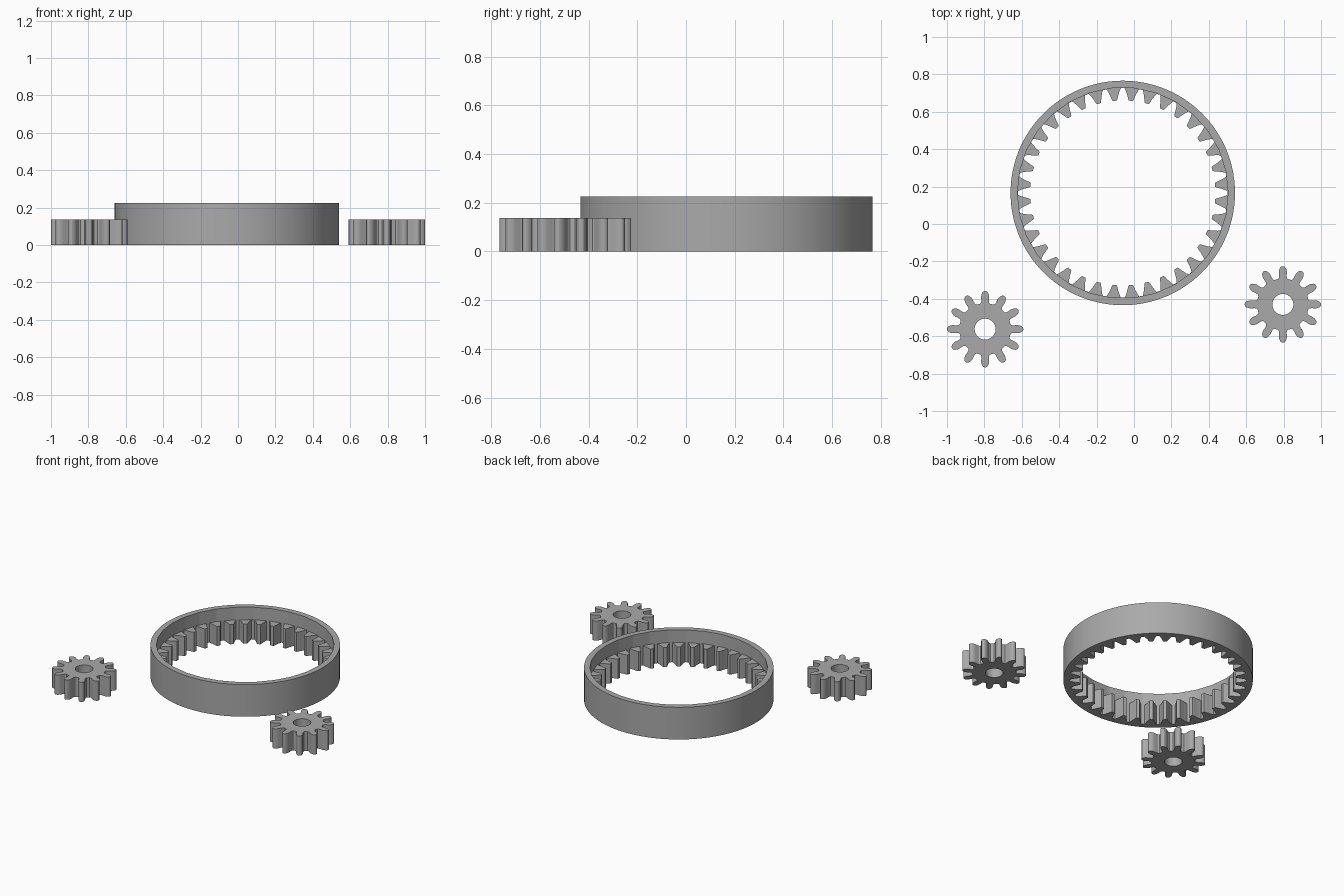
import bpy, bmesh, math

if "Cube" in bpy.data.objects:
    bpy.data.objects.remove(bpy.data.objects["Cube"])

M = 0.0291            # gear module
TOOTH_H = 0.137       # height of all teeth
RING_H = 0.225        # height of the ring wall

steel = bpy.data.materials.new("plain_grey")
steel.diffuse_color = (0.40, 0.40, 0.40, 1)
steel.use_nodes = True
steel.node_tree.nodes["Principled BSDF"].inputs["Base Color"].default_value = steel.diffuse_color


def toothed(teeth, half_tooth, phase=0.0):
    """Outline from (radius in modules, half angle in degrees), root to tip."""
    one = [(r, -a) for r, a in half_tooth] + [(r, a) for r, a in reversed(half_tooth)]
    return [(r * M, math.radians(a + phase + i * 360 / teeth))
            for i in range(teeth) for r, a in one]


def circle(outline, radius, sides=0):
    """Circle or regular polygon with one point per outline point."""
    pts = []
    for i in range(len(outline)):
        a = outline[0][1] + 2 * math.pi * i / len(outline)
        r = radius
        if sides:
            step = 2 * math.pi / sides
            r *= math.cos(step / 2) / math.cos(a % step - step / 2)
        pts.append((r, a))
    return pts


def loft(name, sections, centre):
    """Closed solid made by bridging (outline, z) sections in a cycle."""
    bm = bmesh.new()
    loops = [[bm.verts.new((r * math.cos(a), r * math.sin(a), z)) for r, a in pts]
             for pts, z in sections]
    for k, lo in enumerate(loops):
        hi = loops[(k + 1) % len(loops)]
        for i in range(len(lo)):
            j = (i + 1) % len(lo)
            bm.faces.new((lo[i], lo[j], hi[j], hi[i]))
    bmesh.ops.recalc_face_normals(bm, faces=bm.faces)
    mesh = bpy.data.meshes.new(name)
    bm.to_mesh(mesh)
    bm.free()
    mesh.materials.append(steel)
    obj = bpy.data.objects.new(name, mesh)
    obj.location = (*centre, 0)
    bpy.context.collection.objects.link(obj)
    bpy.context.view_layer.objects.active = obj
    obj.select_set(True)
    bpy.ops.object.shade_smooth_by_angle(angle=math.radians(25))
    obj.select_set(False)


# Two small spur gears with round-tipped teeth and a bore
spur = toothed(12, [(4.75, 10.5), (4.95, 8.4), (5.4, 7.3), (6.0, 7.1), (6.4, 6.0),
                    (6.75, 4.3), (6.93, 2.8), (7.01, 1.0)])
bore = circle(spur, 0.056)
for name, centre in (("left_gear", (-0.796, -0.562)), ("right_gear", (0.796, -0.43))):
    loft(name, [(spur, 0), (spur, TOOTH_H), (bore, TOOTH_H), (bore, 0)], centre)

# Ring gear: low inner teeth inside a taller wall
inner = toothed(36, [(19.25, 4.0), (18.8, 3.3), (18.0, 2.4), (17.25, 1.65), (17.0, 1.2)], 5)
wall = circle(inner, 0.563, 30)
rim = circle(inner, 0.60)
loft("ring_gear", [(inner, 0), (inner, TOOTH_H), (wall, TOOTH_H), (wall, RING_H),
                   (rim, RING_H), (rim, 0)], (-0.06, 0.166))
